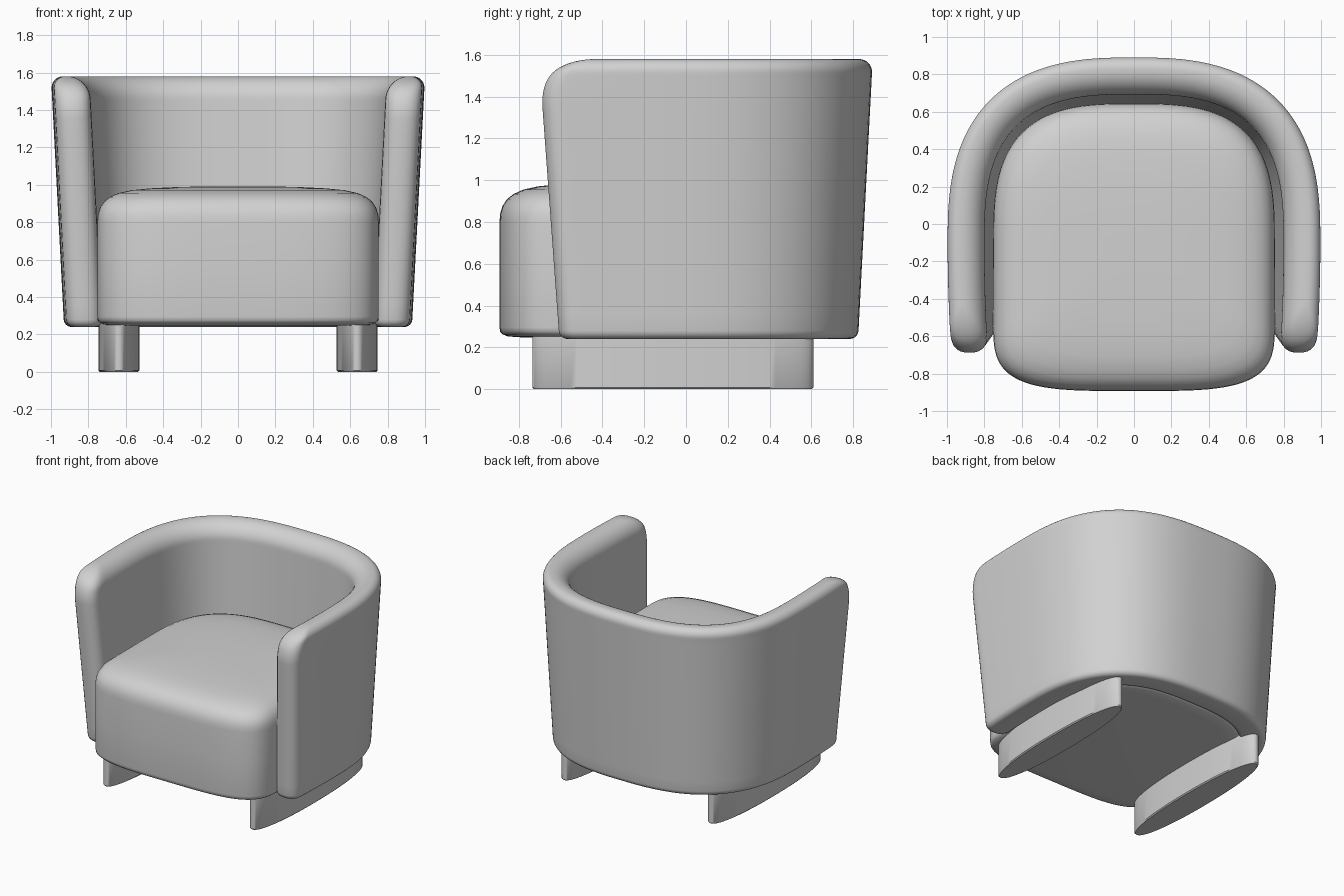
import bpy, bmesh, math

if "Cube" in bpy.data.objects:
    bpy.data.objects.remove(bpy.data.objects["Cube"])

fabric = bpy.data.materials.new("plain_grey")
fabric.diffuse_color = (0.64, 0.64, 0.64, 1)
fabric.use_nodes = True
fabric.node_tree.nodes["Principled BSDF"].inputs["Base Color"].default_value = fabric.diffuse_color


def power(v, n):
    return math.copysign(abs(v) ** (2 / n), v)


def finish(name, rings, cap):
    """Skin a stack of closed rings and close both ends with cap."""
    bm = bmesh.new()
    rows = [[bm.verts.new(p) for p in r] for r in rings]
    n = len(rows[0])
    for lo, hi in zip(rows, rows[1:]):
        for i in range(n):
            j = (i + 1) % n
            bm.faces.new((lo[i], lo[j], hi[j], hi[i]))
    for row in (rows[0], rows[-1]):
        cap(bm, row)
    bmesh.ops.recalc_face_normals(bm, faces=bm.faces)
    mesh = bpy.data.meshes.new(name)
    bm.to_mesh(mesh)
    bm.free()
    obj = bpy.data.objects.new(name, mesh)
    bpy.context.collection.objects.link(obj)
    mesh.materials.append(fabric)
    bpy.ops.object.select_all(action='DESELECT')
    obj.select_set(True)
    bpy.context.view_layer.objects.active = obj
    bpy.ops.object.shade_smooth_by_angle(angle=math.radians(40))


def flat_cap(bm, row):
    bm.faces.new(row)


def strip_cap(bm, row):
    # the ring runs out along one side of the strip and back along the other
    n = len(row)
    for i in range(n // 2 - 1):
        quad = (row[i], row[i + 1], row[n - 2 - i], row[n - 1 - i])
        bm.faces.new(quad)


# wraparound shell: U-shaped centre line, thickened, flaring outward with height
YC, HALF, TOP, BOT = -0.1, 0.097, 1.58, 0.24


def centre_line(out, front):
    a, b = 0.903 + out, 0.897 + out
    arm = [(a - 0.012 * (k / 12) ** 2, YC + (front - YC) * k / 12) for k in range(12, 0, -1)]
    arc = []
    for k in range(65):
        t = math.pi * k / 64
        arc.append((a * power(math.cos(t), 2.75), YC + b * power(math.sin(t), 2.75)))
    return arm + arc + [(-x, y) for x, y in reversed(arm)]


def shell_ring(z, outer_half=HALF, inner_half=HALF, trim=0.0):
    flare = 0.07 * (z - TOP) / (TOP - BOT)
    half = (outer_half + inner_half) / 2
    line = centre_line(flare + (outer_half - inner_half) / 2,
                       -0.705 - 1.4 * flare + HALF + trim)
    sides = []
    for i, (x, y) in enumerate(line):
        p, q = line[max(i - 1, 0)], line[min(i + 1, len(line) - 1)]
        dx, dy = q[0] - p[0], q[1] - p[1]
        l = math.hypot(dx, dy)
        sides.append((x, y, dy / l * half, -dx / l * half))
    outer = [(x + u, y + v, z) for x, y, u, v in sides]
    inner = [(x - u, y - v, z) for x, y, u, v in sides][::-1]

    def nose(end, sign):
        # rounded arm end, running from +sign side to -sign side
        return [(end[0] + sign * half * power(math.cos(t), 2.4),
                 end[1] - half * power(math.sin(t), 2.4), z)
                for t in (math.pi * k / 11 for k in range(1, 11))]
    left, right = nose(line[-1], -1), nose(line[0], -1)
    return right[5:] + outer + left + inner + right[:5]


rings = []
for k in range(6):                       # small lower roll
    t = math.pi / 2 * k / 5
    h = HALF - 0.04 * (1 - math.sin(t))
    rings.append(shell_ring(BOT + 0.04 * (1 - math.cos(t)), h, h))
for k in range(1, 15):                   # plain wall
    rings.append(shell_ring(0.28 + 1.07 * k / 14))


def roll(z, radius):
    h = max(0.0, (z - TOP + radius) / radius)
    return HALF - radius * (1 - math.sqrt(max(0.0, 1 - h * h)))


for k in range(1, 21):                   # top roll, tighter outside, with rounded arm corner
    t = math.pi / 2 * k / 20
    z = 1.35 + 0.23 * math.sin(t)
    rings.append(shell_ring(z, roll(z, 0.065), roll(z, 0.12), 0.18 * (1 - math.cos(t))))
finish("backrest_shell", rings, strip_cap)


# seat cushion: squarish plan with a softly domed top
def seat_ring(inset, z):
    pts = []
    for k in range(128):
        t = 2 * math.pi * k / 128
        c, s = math.cos(t), math.sin(t)
        if s >= 0:
            x, y = 0.753 * power(c, 3.0), -0.1 + 0.745 * power(s, 3.0)
        else:
            x, y = 0.753 * power(c, 3.8), -0.5 + 0.393 * power(s, 3.8)
        f = 1 - inset / 0.75
        pts.append((x * f, -0.12 + (y + 0.12) * f, z))
    return pts


seat_profile = [(0.10, 0.248), (0.04, 0.252), (0.015, 0.262), (0.003, 0.275), (0, 0.295),
                (0, 0.55), (0, 0.80), (0.003, 0.84), (0.014, 0.877), (0.035, 0.91),
                (0.065, 0.934), (0.11, 0.955), (0.18, 0.971), (0.28, 0.981), (0.42, 0.988),
                (0.6, 0.992), (0.72, 0.992)]
finish("seat_cushion", [seat_ring(*p) for p in seat_profile], flat_cap)


# two long runner feet
def foot_ring(cx, inset, z):
    pts = []
    for k in range(96):
        t = 2 * math.pi * k / 96
        pts.append((cx + (0.11 - inset) * power(math.cos(t), 2.2),
                    -0.063 + (0.673 - inset) * power(math.sin(t), 2.2), z))
    return pts


for side, cx in (("left", -0.637), ("right", 0.637)):
    finish(side + "_foot", [foot_ring(cx, 0.008, 0), foot_ring(cx, 0, 0.008),
                            foot_ring(cx, 0, 0.27)], flat_cap)
